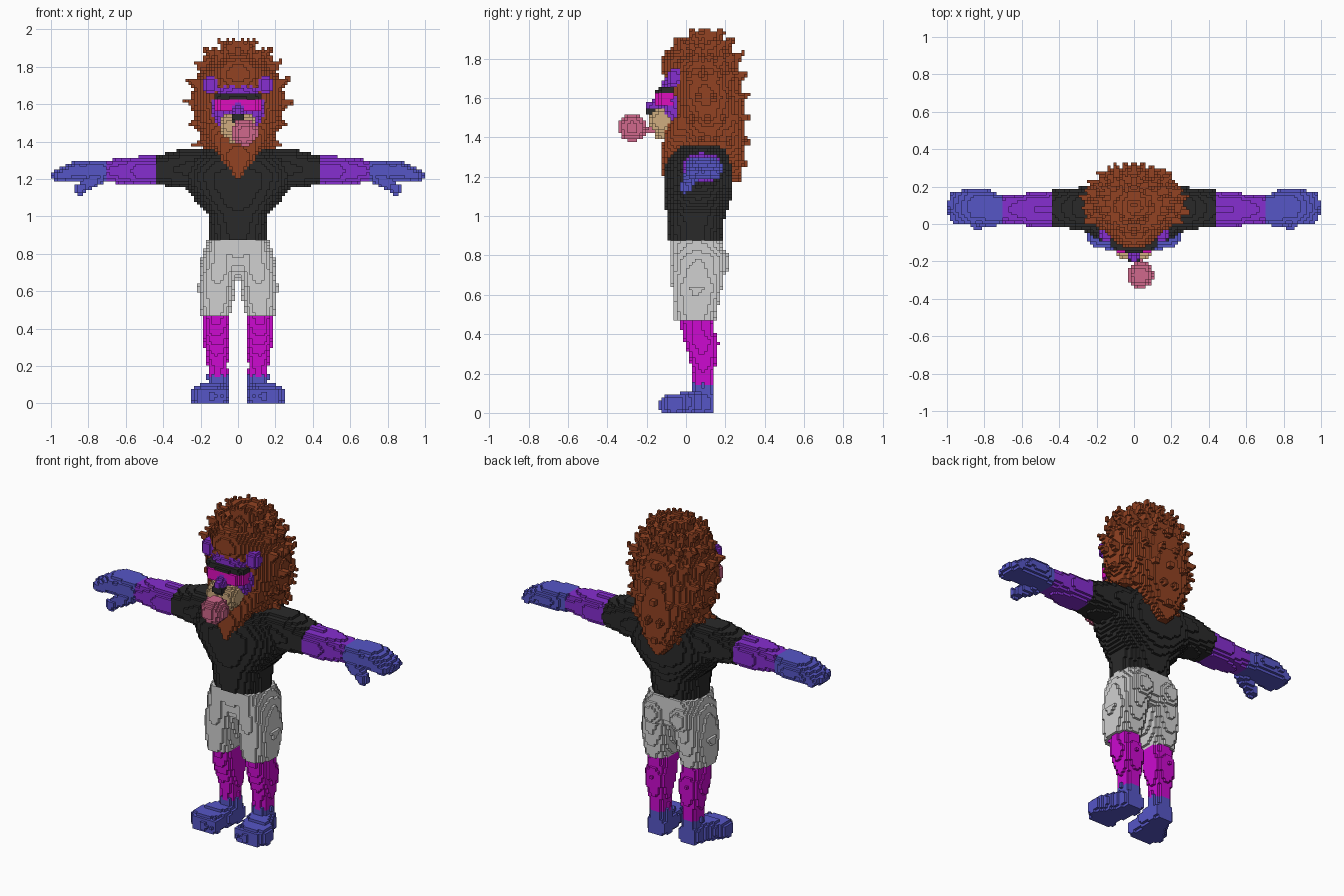
import bpy, math, random
from mathutils import Vector

random.seed(4)
if "Cube" in bpy.data.objects:
    bpy.data.objects.remove(bpy.data.objects["Cube"], do_unlink=True)

V = 2 / 128      # block size
cells = {}       # block index -> part name; the first part to claim a block keeps it


def claim(part, low, high, inside, mirror=True):
    """Fill the blocks whose centres lie inside a shape, on both sides if mirrored."""
    spans = [range(math.floor(a / V), math.ceil(b / V)) for a, b in zip(low, high)]
    for k in spans[2]:
        for j in spans[1]:
            for i in spans[0]:
                if k >= 0 and inside([(n + .5) * V for n in (i, j, k)]):
                    for n in ((i, -1 - i) if mirror else (i,)):
                        name = part.replace("side_", "left_" if n >= 0 else "right_")
                        cells.setdefault((n, j, k), name)


def ball(part, centre, radii, mirror=True):
    low = [c - r for c, r in zip(centre, radii)]
    high = [c + r for c, r in zip(centre, radii)]
    claim(part, low, high, lambda p: sum(
        ((a - c) / r) ** 2 for a, c, r in zip(p, centre, radii)) <= 1, mirror)


def loft(part, axis, stations, power=2.4):
    """Rounded sections along an axis: position, two centres, two radii."""
    u, w = [n for n in range(3) if n != axis]
    low, high = [0] * 3, [0] * 3
    low[axis], high[axis] = stations[0][0], stations[-1][0]
    for n, c, r in ((u, 1, 3), (w, 2, 4)):
        low[n] = min(s[c] - s[r] for s in stations)
        high[n] = max(s[c] + s[r] for s in stations)

    def inside(p):
        for a, b in zip(stations, stations[1:]):
            if a[0] <= p[axis] < b[0]:
                t = (p[axis] - a[0]) / (b[0] - a[0])
                _, cu, cw, ru, rw = [m + (n - m) * t for m, n in zip(a, b)]
                return abs((p[u] - cu) / ru) ** power + abs((p[w] - cw) / rw) ** power <= 1
        return False
    claim(part, low, high, inside)


def limb(part, start, end, r0, r1, mirror=True):
    """Tapered rod with round ends."""
    a, b = Vector(start), Vector(end)
    d = b - a
    r = max(r0, r1)

    def inside(p):
        q = Vector(p) - a
        t = max(0, min(1, q.dot(d) / d.length_squared))
        return (q - d * t).length <= r0 + (r1 - r0) * t
    claim(part, [min(m, n) - r for m, n in zip(a, b)],
          [max(m, n) + r for m, n in zip(a, b)], inside, mirror)


# Bubble, nose and muzzle
ball("bubble", (.035, -.273, 1.45), (.072, .072, .072), False)
limb("bubble", (.02, -.15, 1.44), (.03, -.24, 1.445), .016, .016, False)
ball("nose", (0, -.175, 1.53), (.037, .03, .03))
limb("nose_bridge", (0, -.12, 1.575), (0, -.175, 1.555), .045, .028)
ball("muzzle", (.045, -.125, 1.485), (.055, .065, .065))
ball("muzzle", (0, -.11, 1.435), (.06, .06, .05))

# Visor, ears, fringe and face
loft("visor_frame", 2, [(1.625, 0, -.05, .13, .1), (1.66, 0, -.05, .13, .095)], 3.5)
loft("visor_lens", 2, [(1.56, 0, -.05, .125, .108), (1.625, 0, -.05, .125, .108)], 3.5)
ball("side_ear", (.15, -.06, 1.705), (.04, .035, .052))
ball("mane", (0, -.04, 1.765), (.13, .088, .1))
ball("face", (0, -.04, 1.585), (.14, .1, .16))

# Mane body, beard and rear drape
MANE = [(1.3, 0, .09, .13, .18), (1.4, 0, .11, .19, .18), (1.5, 0, .11, .23, .19),
        (1.6, 0, .1, .25, .19), (1.7, 0, .09, .24, .195), (1.78, 0, .08, .2, .18),
        (1.84, 0, .08, .14, .13), (1.88, 0, .09, .06, .06)]
loft("mane", 2, MANE, 2)
loft("mane", 2, [(1.21, 0, -.1, .012, .025), (1.3, 0, -.07, .085, .06),
                 (1.42, 0, -.03, .16, .08), (1.5, 0, 0, .18, .08)])
loft("mane", 2, [(1.17, 0, .25, .025, .025), (1.25, 0, .24, .09, .05),
                 (1.36, 0, .2, .16, .1), (1.5, 0, .17, .2, .13)])

# Mane tufts in staggered rings
for row, (z, _, cy, rx, ry) in enumerate(MANE):
    for step in range(16):
        angle = (step + row % 2 / 2) * math.tau / 16
        c, s = math.cos(angle), math.sin(angle)
        if s < -.45 and z < 1.82:
            continue
        grow = random.uniform(.035, .06)
        lift = (z - 1.52) * .2 + random.uniform(-.01, .01)
        base = (rx * .86 * c, cy + ry * .86 * s, z)
        tip = (rx * c + grow * c, cy + ry * s + (grow if s > -.1 else .01) * s, z + lift)
        limb("mane", base, tip, .038, .004, False)
for x, y, z in ((0, .09, 1.92), (.075, .07, 1.91), (.04, .16, 1.9), (.13, .05, 1.87),
                (.18, .06, 1.86), (.05, -.01, 1.875)):
    limb("mane", (x * .85, y, 1.81), (x, y, z), .045, .006)

# Shirt with sleeves
loft("shirt", 2, [(.87, 0, .045, .152, .133), (1, 0, .05, .157, .148),
                  (1.07, 0, .058, .215, .165), (1.15, 0, .065, .275, .177),
                  (1.22, 0, .065, .3, .177), (1.3, 0, .07, .27, .165),
                  (1.36, 0, .09, .2, .12)])
loft("shirt", 0, [(.16, .085, 1.26, .12, .095), (.3, .085, 1.255, .11, .105),
                  (.44, .08, 1.247, .1, .074)])

# Arms: forearm, palm, fingers and thumb
loft("side_forearm", 0, [(.44, .08, 1.247, .096, .074), (.53, .08, 1.243, .095, .078),
                         (.64, .078, 1.243, .075, .066), (.71, .08, 1.244, .072, .056)])
loft("side_hand", 0, [(.71, .08, 1.244, .078, .06), (.78, .09, 1.242, .092, .062),
                      (.86, .092, 1.243, .09, .058), (.93, .09, 1.228, .084, .042),
                      (.965, .09, 1.218, .07, .026)])
for y, reach in ((.028, .955), (.07, .973), (.112, .973), (.15, .955)):
    limb("side_hand", (.86, y, 1.25), (reach, y, 1.215), .035, .027)
limb("side_hand", (.75, .03, 1.21), (.845, -.002, 1.145), .04, .03)

# Shorts
loft("shorts", 2, [(.69, 0, .06, .08, .09), (.75, 0, .065, .18, .13),
                   (.87, 0, .05, .165, .135)])
loft("shorts", 2, [(.475, .12, .045, .08, .105), (.55, .115, .05, .093, .115),
                   (.63, .113, .055, .1, .125), (.7, .102, .055, .1, .13),
                   (.78, .095, .06, .1, .135), (.87, .075, .05, .088, .13)])
ball("shorts", (.09, .13, .765), (.085, .09, .095))

# Lower legs
loft("side_shin", 2, [(.14, .107, .088, .053, .05), (.22, .11, .09, .055, .055),
                      (.3, .112, .085, .068, .075), (.36, .113, .078, .073, .087),
                      (.42, .113, .06, .068, .085), (.48, .113, .053, .07, .083)])

# Feet: ankle, sole and toes
loft("side_foot", 2, [(0, .105, .085, .055, .055), (.155, .108, .085, .057, .055)])
loft("side_foot", 1, [(-.125, .155, .04, .06, .04), (-.09, .158, .045, .09, .045),
                      (-.02, .15, .052, .096, .052), (.05, .12, .055, .07, .055),
                      (.14, .105, .05, .052, .05)], 4)
for x, y in ((.085, -.095), (.135, -.103), (.183, -.095), (.226, -.06)):
    ball("side_foot", (x, y, .042), (.03, .038, .045))


def material(name, rgb):
    """Flat material from a display colour converted to linear."""
    linear = [((c / 255 + .055) / 1.055) ** 2.4 for c in rgb]
    m = bpy.data.materials.new(name)
    m.use_nodes = True
    m.diffuse_color = (*linear, 1)
    m.node_tree.nodes["Principled BSDF"].inputs["Base Color"].default_value = (*linear, 1)
    return m


brown = material("mane brown", (146, 66, 34))
black = material("soft black", (42, 42, 42))
purple = material("fur purple", (134, 46, 208))
blue = material("paw blue", (86, 86, 198))
grey = material("light grey", (208, 208, 208))
magenta = material("legging magenta", (204, 10, 208))
pink = material("lens pink", (222, 14, 190))
tan = material("muzzle tan", (208, 174, 128))
rose = material("bubble rose", (208, 104, 140))
COLOURS = {"bubble": rose, "nose": black, "nose_bridge": purple, "muzzle": tan,
           "visor_frame": black, "visor_lens": pink, "ear": purple, "face": purple,
           "mane": brown, "shirt": black, "forearm": purple, "hand": blue,
           "shorts": grey, "shin": magenta, "foot": blue}

# Turn the blocks of each part into a mesh of their exposed faces
parts = {}
for cell, name in cells.items():
    verts, faces = parts.setdefault(name, ({}, []))
    for axis in range(3):
        for side in (0, 1):
            beside = list(cell)
            beside[axis] += 2 * side - 1
            if tuple(beside) in cells:
                continue
            loop = []
            for du, dw in ((0, 0), (1, 0), (1, 1), (0, 1)):
                corner = list(cell)
                corner[axis] += side
                corner[(axis + 1) % 3] += du
                corner[(axis + 2) % 3] += dw
                loop.append(verts.setdefault(tuple(corner), len(verts)))
            faces.append(loop if side else loop[::-1])

for name, (verts, faces) in parts.items():
    if not faces:
        continue
    mesh = bpy.data.meshes.new(name)
    mesh.from_pydata([[n * V for n in corner] for corner in verts], [], faces)
    mesh.materials.append(COLOURS[name.replace("left_", "").replace("right_", "")])
    bpy.context.collection.objects.link(bpy.data.objects.new(name, mesh))
